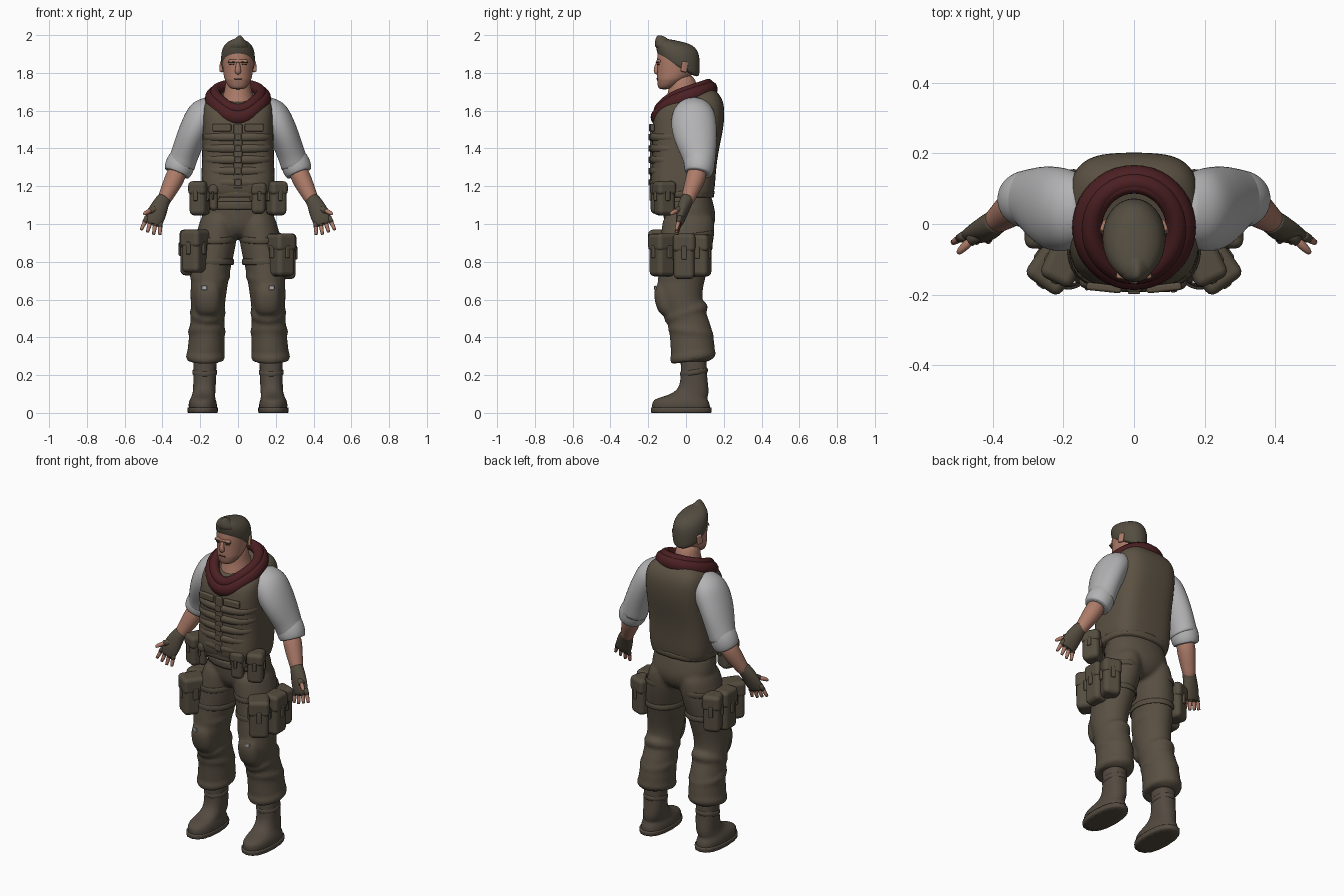
import bpy, bmesh
from math import cos, sin, pi, radians, copysign
from mathutils import Vector

cube = bpy.data.objects.get("Cube")
if cube:
    bpy.data.objects.remove(cube, do_unlink=True)


def material(name, r, g, b):
    m = bpy.data.materials.new(name)
    m.use_nodes = True
    m.diffuse_color = (r, g, b, 1)
    shader = m.node_tree.nodes["Principled BSDF"]
    shader.inputs["Base Color"].default_value = (r, g, b, 1)
    shader.inputs["Roughness"].default_value = .8
    return m


CLOTH = material("olive brown cloth", .1, .08, .056)
VEST = material("vest brown", .105, .083, .056)
GEAR = material("pouch brown", .09, .073, .05)
BOOT = material("boot leather", .088, .07, .052)
HAIR = material("dark hair", .088, .074, .052)
SKIN = material("skin", .42, .2, .14)
STUBBLE = material("stubble skin", .32, .155, .11)
SHIRT = material("grey white shirt", .45, .45, .46)
SCARF = material("dark red scarf", .07, .014, .016)
DARK = material("dark detail", .06, .035, .026)


def finish(name, bm, mat, level):
    bmesh.ops.recalc_face_normals(bm, faces=bm.faces)
    me = bpy.data.meshes.new(name)
    bm.to_mesh(me)
    bm.free()
    for p in me.polygons:
        p.use_smooth = True
    me.materials.append(mat)
    ob = bpy.data.objects.new(name, me)
    bpy.context.collection.objects.link(ob)
    if level:
        mod = ob.modifiers.new("smooth", "SUBSURF")
        mod.levels = mod.render_levels = level
    return ob


def skin_rings(name, rings, mat, level=2, closed=False, sharp=False):
    """Join rings of points into one surface, capped or closed in a loop."""
    bm = bmesh.new()
    crease = bm.edges.layers.float.new("crease_edge")
    rows = [[bm.verts.new(p) for p in ring] for ring in rings]
    n = len(rows[0])
    pairs = list(zip(rows, rows[1:])) + ([(rows[-1], rows[0])] if closed else [])
    for a, b in pairs:
        for i in range(n):
            j = (i + 1) % n
            bm.faces.new((a[i], a[j], b[j], b[i]))
    if not closed:
        for row in (rows[0], rows[-1]):
            cap = bm.faces.new(row)
            if sharp:
                for e in cap.edges:
                    e[crease] = .9
    return finish(name, bm, mat, level)


def loft(name, sections, mat, side=1, power=2, n=16, **kw):
    """Stack of level ovals: x, y, z, x radius, y radius, optional tilt."""
    rings = []
    for x, y, z, rx, ry, *tilt in sections:
        ring = []
        for i in range(n):
            c, s = cos(2 * pi * i / n), sin(2 * pi * i / n)
            dx = rx * copysign(abs(c) ** (2 / power), c)
            dy = ry * copysign(abs(s) ** (2 / power), s)
            ring.append((side * (x + dx), y + dy, z + (tilt[0] * dy if tilt else 0)))
        rings.append(ring)
    return skin_rings(name, rings, mat, **kw)


def tube(name, path, mat, side=1, n=10, closed=False, ref=(0, 1, 0), **kw):
    """Limb along a path: x, y, z, width radius, depth radius."""
    axis = Vector(ref)
    pts = [Vector(p[:3]) for p in path]
    last = len(pts) - 1
    rings = []
    for k, p in enumerate(path):
        before = pts[k - 1] if k or closed else pts[0]
        after = pts[(k + 1) % len(pts)] if k < last or closed else pts[last]
        t = (after - before).normalized()
        u = t.cross(axis).normalized()
        v = u.cross(t)
        ring = [pts[k] + u * p[3] * cos(2 * pi * i / n) + v * p[4] * sin(2 * pi * i / n)
                for i in range(n)]
        rings.append([(side * q.x, q.y, q.z) for q in ring])
    return skin_rings(name, rings, mat, closed=closed, **kw)


def loop(name, center, rx, ry, rise, r, mat, side=1, n=20, dip=0):
    """Closed roll of cloth; rise lifts the back, dip pulls the front to a point."""
    x, y, z = center
    path = [(x + rx * cos(a), y + ry * sin(a), z + rise * sin(a) + dip * min(0, sin(a)) ** 3, *r)
            for a in (2 * pi * i / n for i in range(n))]
    return tube(name, path, mat, side, n=8, closed=True, ref=(0, 0, 1), level=1)


def box(name, loc, size, mat, side=1, turn=0, lean=0, bevel=.02):
    bm = bmesh.new()
    bmesh.ops.create_cube(bm, size=1)
    bmesh.ops.scale(bm, vec=size, verts=bm.verts)
    ob = finish(name, bm, mat, 0)
    ob.location = (side * loc[0], loc[1], loc[2])
    ob.rotation_euler = (radians(lean), 0, side * radians(turn))
    mod = ob.modifiers.new("rounding", "BEVEL")
    mod.width, mod.segments, mod.harden_normals = bevel, 3, True
    return ob


def pouch(name, loc, size, side, turn=0):
    """Soft bag with an overhanging flap and a closing tab."""
    x, y, z = loc
    w, d, h = size
    box(name + "_body", loc, size, GEAR, side, turn, bevel=.026)
    box(name + "_flap", (x, y, z + h * .3), (w + .01, d + .01, h * .42), GEAR, side, turn, bevel=.024)
    box(name + "_tab", (x, y, z + h * .08), (w * .25, d + .018, h * .3), GEAR, side, turn, bevel=.006)
    box(name + "_side_tab", (x, y, z + h * .08), (w + .018, d * .25, h * .3), GEAR, side, turn, bevel=.006)


def fuse(parts, voxel):
    """Melt overlapping parts into one continuous cloth surface."""
    with bpy.context.temp_override(active_object=parts[0], object=parts[0],
                                   selected_objects=parts, selected_editable_objects=parts):
        bpy.ops.object.join()
    mod = parts[0].modifiers.new("fuse", "REMESH")
    mod.mode, mod.voxel_size, mod.use_smooth_shade = "VOXEL", voxel, True
    mod = parts[0].modifiers.new("soften", "SMOOTH")
    mod.factor, mod.iterations = .5, 4


# Torso: trousers seat, vest, belt, front webbing
trousers = [loft("trousers", [(0, 0, 1.19, .17, .13), (0, .008, 1.12, .185, .135), (0, .02, 1.05, .198, .143),
                              (0, .018, .99, .18, .136), (0, .015, .95, .11, .11), (0, .01, .925, .04, .08)],
                 CLOTH, power=2.2)]
loft("vest", [(0, -.015, 1.15, .185, .16), (0, -.02, 1.2, .197, .175), (0, -.01, 1.3, .193, .17),
              (0, -.002, 1.4, .19, .178), (0, .008, 1.5, .19, .19), (0, .018, 1.58, .19, .188),
              (0, .028, 1.635, .186, .172, .1), (0, .03, 1.675, .165, .138, .18),
              (0, .03, 1.69, .11, .1, .35)],
     VEST, power=3.3, n=24, sharp=True)
loft("vest_hem", [(0, -.015, 1.14, .19, .165), (0, -.015, 1.175, .195, .17)], VEST, power=2.9, sharp=True)
loft("belt", [(0, 0, 1.075, .187, .145), (0, 0, 1.12, .187, .145)], GEAR, sharp=True)
for i in range(5):
    z = 1.22 + i * .06
    loft(f"webbing_band_{i}", [(0, -.06, z - .029, .18, .122), (0, -.062, z - .015, .19, .135),
                               (0, -.062, z + .015, .19, .135), (0, -.06, z + .029, .18, .122)],
         VEST, power=2.6, level=1)
    box(f"front_buckle_{i}", (0, -.193, z), (.035, .012, .034), VEST, bevel=.005)
box("front_closure", (0, -.183, 1.36), (.045, .016, .34), VEST, bevel=.006)
for s, tag in ((1, "left"), (-1, "right")):
    box(tag + "_chest_flap", (.085, -.181, 1.51), (.1, .022, .04), VEST, s, 6, bevel=.008)

# Neck and scarf
loft("neck", [(0, -.02, 1.56, .11, .115), (0, -.015, 1.66, .088, .1, .3), (0, -.015, 1.72, .068, .074),
              (0, -.025, 1.8, .065, .07)], SKIN)
loop("scarf_upper_roll", (0, -.012, 1.69), .124, .132, .045, (.033, .038), SCARF, dip=.045)
loop("scarf_lower_roll", (0, -.01, 1.665), .144, .146, .05, (.038, .046), SCARF, dip=.055)
loop("scarf_inner_fold", (0, -.018, 1.685), .112, .124, .055, (.02, .028), SCARF, dip=.04)

# Head
head = loft("head", [(0, -.115, 1.712, .032, .028), (0, -.1, 1.73, .055, .052), (0, -.072, 1.765, .073, .083),
                     (0, -.055, 1.8, .08, .1), (0, -.05, 1.84, .084, .106), (0, -.048, 1.88, .086, .108),
                     (0, -.05, 1.93, .08, .1), (0, -.05, 1.955, .04, .06)], SKIN)
head.data.materials.append(STUBBLE)
for p in head.data.polygons:
    if p.center.z < 1.77 and p.center.y < -.03:
        p.material_index = 1
loft("hair", [(0, -.035, 1.82, .082, .1, -.52), (0, -.038, 1.842, .09, .112, -.46),
              (0, -.042, 1.885, .093, .118, -.33), (0, -.045, 1.93, .086, .118, -.25),
              (0, -.052, 1.96, .06, .1, -.2), (0, -.058, 1.973, .022, .06, -.2)], HAIR)
loft("hair_quiff", [(0, -.108, 1.915, .068, .054, -.1), (.003, -.115, 1.95, .055, .054, -.1),
                    (.006, -.125, 1.98, .025, .036, -.1), (.01, -.138, 2.0, .005, .014)], HAIR, level=1)
tube("nose", [(0, -.146, 1.858, .01, .012), (0, -.156, 1.825, .014, .016),
              (0, -.159, 1.803, .019, .015), (0, -.148, 1.795, .012, .01)], SKIN, level=1)
box("brow_ridge", (0, -.145, 1.862), (.1, .022, .018), SKIN, bevel=.008)
box("mouth", (0, -.153, 1.768), (.04, .009, .004), DARK, bevel=.001)
for s, tag in ((1, "left"), (-1, "right")):
    box(tag + "_eyebrow", (.035, -.152, 1.856), (.038, .009, .006), HAIR, s, 14, bevel=.002)
    box(tag + "_eye", (.034, -.147, 1.844), (.026, .009, .006), DARK, s, 18, bevel=.002)
    box(tag + "_ear", (.086, -.008, 1.832), (.016, .034, .056), SKIN, s, 20, lean=-10, bevel=.007)

for s, tag in ((1, "left"), (-1, "right")):
    # Arms
    tube(tag + "_sleeve", [(.13, .045, 1.625, .06, .085), (.18, .04, 1.59, .092, .118),
                           (.22, .04, 1.52, .086, .126), (.256, .055, 1.44, .079, .115),
                           (.285, .07, 1.36, .075, .092), (.302, .073, 1.31, .077, .083)],
         SHIRT, s, n=14, sharp=True)
    tube(tag + "_rolled_cuff", [(.287, .074, 1.36, .07, .08), (.302, .072, 1.325, .081, .085),
                                (.317, .068, 1.285, .079, .081), (.324, .065, 1.268, .07, .072)],
         SHIRT, s, n=14, sharp=True)
    tube(tag + "_forearm", [(.305, .07, 1.31, .055, .058), (.345, .045, 1.22, .054, .054),
                            (.378, .018, 1.155, .041, .041), (.405, 0, 1.1, .035, .033)], SKIN, s, n=12)
    # Fingerless gloves and hands
    tube(tag + "_glove_palm", [(.39, .008, 1.135, .04, .037), (.404, -.002, 1.115, .043, .038),
                               (.425, -.018, 1.07, .054, .034), (.445, -.032, 1.02, .054, .026),
                               (.451, -.036, 1.0, .047, .018)], GEAR, s, sharp=True)
    for i in range(4):
        a = Vector((.412 + i * .025, -.036, 1.0 + i * .008))
        step = Vector((.002 + i * .008, -.016, -.068 + i * .004)) * (.85 if i == 0 else 1)
        b, c = a + step * .45, a + step
        tube(f"{tag}_glove_finger_{i}", [(*(a - step * .3), .015, .015), (*(a + step * .3), .0145, .0145)],
             GEAR, s, n=8, level=1, sharp=True)
        tube(f"{tag}_finger_{i}", [(*a, .0125, .0125), (*b, .0125, .0125), (*c, .009, .009)],
             SKIN, s, n=8, level=1, sharp=True)
    tube(tag + "_glove_thumb", [(.42, -.015, 1.085, .022, .022), (.468, -.05, 1.07, .018, .018)],
         GEAR, s, n=8, level=1, sharp=True)
    tube(tag + "_thumb", [(.455, -.04, 1.074, .014, .014), (.485, -.068, 1.062, .014, .014),
                          (.502, -.085, 1.05, .008, .008)], SKIN, s, n=8, level=1)

    # Trouser legs with folds and knee pads
    trousers.append(loft(tag + "_trouser_leg", [
        (.098, .015, 1.08, .09, .13), (.106, .012, .98, .108, .146), (.125, .002, .88, .116, .142),
        (.143, -.012, .78, .109, .132), (.15, -.026, .7, .101, .128), (.158, -.036, .62, .097, .12),
        (.16, -.008, .55, .09, .108), (.163, .022, .46, .093, .116), (.167, .036, .36, .099, .12),
        (.172, .036, .3, .102, .12), (.175, .04, .265, .082, .09)], CLOTH, s))
    for x, y, z, rx, ry, rise in ((.148, -.02, .73, .09, .112, .025), (.16, 0, .53, .077, .098, .03),
                                  (.165, .025, .43, .082, .104, -.02), (.172, .036, .3, .086, .104, .015)):
        trousers.append(loop(tag + "_fold", (x, y, z), rx, ry, rise, (.021, .03), CLOTH, s))
    trousers.append(loft(tag + "_knee_pad", [
        (.158, -.07, .51, .045, .05), (.158, -.085, .535, .068, .066), (.158, -.1, .6, .072, .07),
        (.157, -.105, .66, .068, .066), (.156, -.09, .7, .05, .05)], CLOTH, s, power=2.4))
    box(tag + "_knee_patch", (.178, -.163, .662), (.028, .009, .022), SHIRT, s, turn=8, lean=6, bevel=.003)

    # Boots
    loft(tag + "_boot", [(.185, -.025, .012, .075, .155), (.187, -.027, .048, .078, .158),
                         (.187, -.03, .075, .068, .142), (.182, .012, .092, .062, .108),
                         (.178, .042, .125, .06, .08), (.176, .042, .19, .062, .07),
                         (.175, .04, .3, .062, .07)], BOOT, s, power=2.3, sharp=True)
    loft(tag + "_boot_sole", [(.187, -.025, 0, .081, .163), (.187, -.025, .028, .083, .165)],
         BOOT, s, power=2.4, sharp=True)
    loop(tag + "_boot_cuff", (.176, .042, .215), .06, .068, .01, (.008, .016), BOOT, s)

    # Thigh rig and hip pouches, the left rig hanging lower
    drop = .02 if s > 0 else 0
    loop(tag + "_thigh_strap", (.137, -.006, .8), .113, .134, 0, (.006, .018), GEAR, s)
    loop(tag + "_upper_thigh_strap", (.12, .004, .93), .112, .142, .02, (.006, .018), GEAR, s)
    pouch(tag + "_thigh_back_pouch", (.238, .078, .852 - drop), (.1, .1, .22), s, -20)
    pouch(tag + "_thigh_side_pouch", (.26, -.01, .848 - drop), (.09, .11, .24), s)
    pouch(tag + "_thigh_front_pouch", (.225, -.118, .855 - drop), (.11, .13, .225), s, 35)
    pouch(tag + "_hip_pouch", (.203, -.115, 1.135), (.09, .1, .18), s, 25)
fuse(trousers, .011)
pouch("left_belt_pouch", (.108, -.158, 1.135), (.075, .055, .165), 1, 10)
pouch("right_belt_pouch", (.128, -.155, 1.14), (.045, .05, .14), -1, 12)
